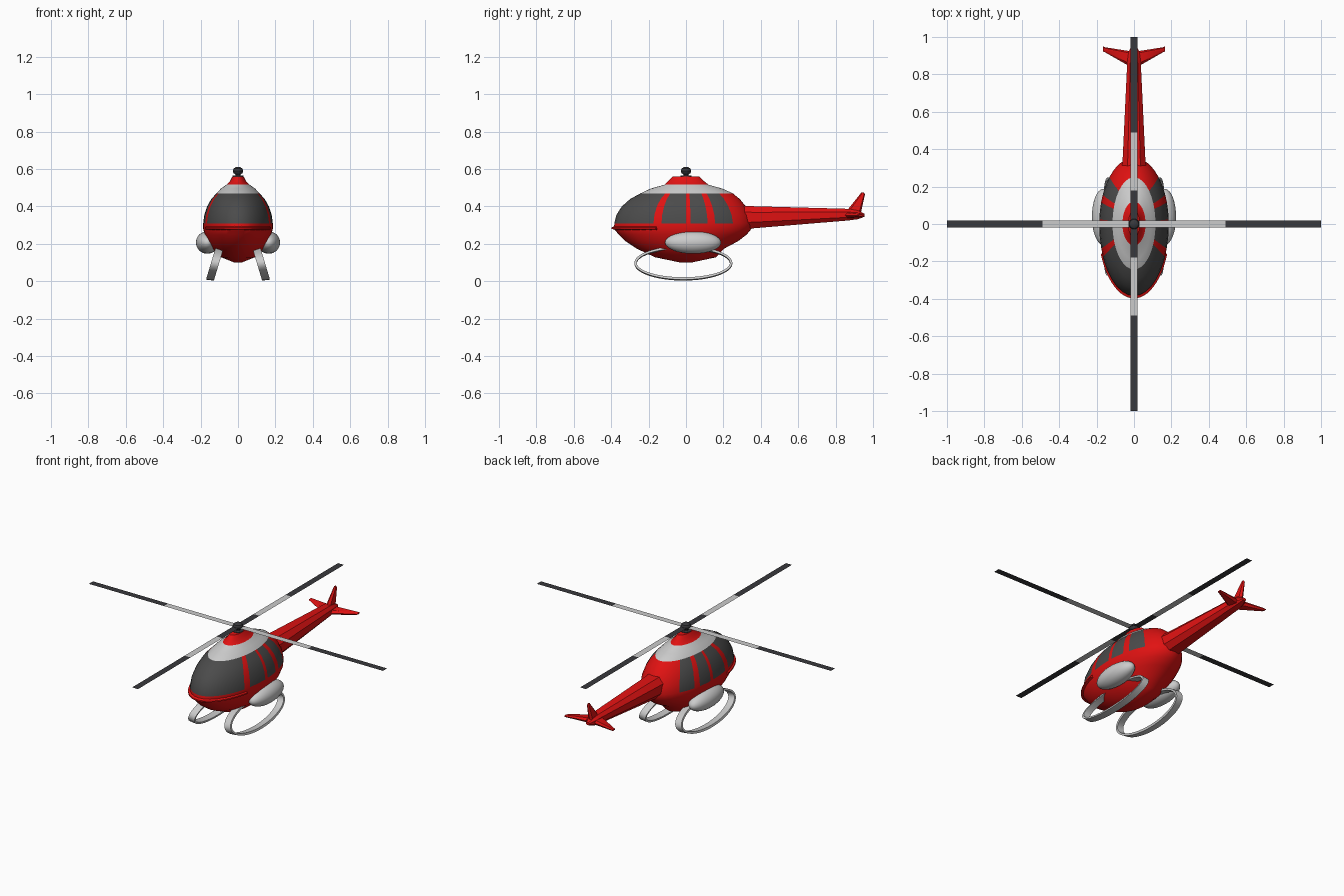
import bpy, bmesh
from math import sin, cos, pi, radians
from mathutils import Matrix

if "Cube" in bpy.data.objects:
    bpy.data.objects.remove(bpy.data.objects["Cube"])


def material(name, rgb):
    m = bpy.data.materials.new(name)
    m.diffuse_color = (*rgb, 1)
    m.use_nodes = True
    m.node_tree.nodes["Principled BSDF"].inputs["Base Color"].default_value = m.diffuse_color
    return m


RED = material("red_paint", (0.75, 0.006, 0.006))
DARK = material("dark_glass", (0.07, 0.07, 0.07))
BLACK = material("dark_metal", (0.04, 0.04, 0.045))
GREY = material("roof_grey", (0.6, 0.6, 0.6))


def finish(name, bm, mats=(), angle=35):
    bmesh.ops.recalc_face_normals(bm, faces=bm.faces)
    me = bpy.data.meshes.new(name)
    bm.to_mesh(me)
    bm.free()
    for m in mats:
        me.materials.append(m)
    ob = bpy.data.objects.new(name, me)
    bpy.context.collection.objects.link(ob)
    bpy.ops.object.select_all(action='DESELECT')
    ob.select_set(True)
    bpy.context.view_layer.objects.active = ob
    bpy.ops.object.shade_smooth_by_angle(angle=radians(angle))
    return ob


def skin(name, rings, mats=(), loop=False, pick=None, angle=35):
    """Bridge a list of equal-length closed rings; cap the ends unless looped."""
    bm = bmesh.new()
    vs = [[bm.verts.new(p) for p in r] for r in rings]
    n = len(rings[0])
    for i in range(len(rings) if loop else len(rings) - 1):
        a, b = vs[i], vs[(i + 1) % len(vs)]
        for j in range(n):
            k = (j + 1) % n
            f = bm.faces.new((a[j], a[k], b[k], b[j]))
            if pick:
                f.material_index = pick(i, j)
    if not loop:
        bm.faces.new(vs[0])
        bm.faces.new(vs[-1])
    return finish(name, bm, mats, angle)


# Fuselage: stacked egg-shaped rings (z, half width, front length, back length)
LEVELS = [(0.10, 0.02, 0.03, 0.03), (0.128, 0.09, 0.165, 0.16), (0.175, 0.138, 0.265, 0.205),
          (0.215, 0.163, 0.325, 0.28), (0.25, 0.178, 0.36, 0.325), (0.28, 0.186, 0.385, 0.35),
          (0.31, 0.186, 0.383, 0.355), (0.355, 0.18, 0.372, 0.345), (0.40, 0.165, 0.343, 0.32),
          (0.44, 0.143, 0.298, 0.287), (0.47, 0.115, 0.243, 0.25), (0.495, 0.092, 0.19, 0.195),
          (0.516, 0.062, 0.115, 0.12), (0.535, 0.043, 0.095, 0.097), (0.56, 0.03, 0.07, 0.07)]
SIDE = [-90, -80, -70, -60, -50, -40, -33, -27, -20, -10, 0, 4, 11, 19, 26, 35, 45, 55, 65, 75, 83, 90]
ANGLES = SIDE + [180 - a for a in SIDE[-2:0:-1]]
PANES = [(-90, -27), (-20, 0), (4, 19), (26, 45)]


def egg(z, rx, front, back):
    return [(rx * cos(radians(a)), (front if a < 0 or a > 180 else back) * sin(radians(a)), z)
            for a in ANGLES]


def body_paint(i, j):
    z = (LEVELS[i][0] + LEVELS[i + 1][0]) / 2
    nxt = ANGLES[j + 1] if j + 1 < len(ANGLES) else 270
    mid = (ANGLES[j] + nxt) / 2
    mid = 180 - mid if mid > 90 else mid
    if 0.31 < z < 0.47 and any(lo < mid < hi for lo, hi in PANES):
        return 1
    return 2 if 0.47 < z < 0.516 else 0


skin("fuselage", [egg(*l) for l in LEVELS], (RED, DARK, GREY), pick=body_paint)

# Bumper rim around the nose
rim = []
for i in range(25):
    a = radians(-156 + 132 * i / 24)
    rim.append([(rx * cos(a), ry * sin(a), z) for rx, ry, z in
                ((0.178, 0.37, 0.272), (0.194, 0.398, 0.28), (0.194, 0.398, 0.288), (0.178, 0.375, 0.297))])
skin("nose_rim", rim, (RED,))

# Tail boom (y, centre z, half width, half height)
boom = []
for y, z, hw, hh in ((0.26, 0.343, 0.068, 0.063), (0.36, 0.342, 0.06, 0.059),
                     (0.87, 0.356, 0.036, 0.031), (0.92, 0.355, 0.029, 0.023), (0.955, 0.353, 0.012, 0.008)):
    boom.append([(hw * sx, y, z + hh * sz) for sx, sz in
                 ((1, .45), (.55, 1), (-.55, 1), (-1, .45), (-1, -.45), (-.55, -1), (.55, -1), (1, -.45))])
skin("tail_boom", boom, (RED,), angle=30)

# Tail fins: tapered blades from root to tip
root = ((0.015, 0.865), (0, 0.85), (-0.015, 0.865), (-0.015, 0.925), (0, 0.935), (0.015, 0.925))
tip = ((0.007, 0.937), (0, 0.93), (-0.007, 0.937), (-0.007, 0.952), (0, 0.957), (0.007, 0.952))
skin("vertical_fin", [[(x, y, 0.365) for x, y in root],
                      [(x, y, 0.465) for x, y in tip],
                      [(x * .5, 0.945 + (y - 0.945) * .6, 0.474) for x, y in tip]], (RED,))
for s, side in ((-1, "left"), (1, "right")):
    skin(side + "_tail_fin", [[(s * 0.015, y - 0.012, 0.352 + t) for t, y in root],
                              [(s * 0.155, y - 0.012, 0.352 + t) for t, y in tip],
                              [(s * 0.165, y - 0.008, 0.352 + t * .5) for t, y in tip]], (RED,))

    # Side tank
    bm = bmesh.new()
    bmesh.ops.create_uvsphere(bm, u_segments=32, v_segments=16, radius=1,
                              matrix=Matrix.Translation((s * 0.164, 0.038, 0.207))
                              @ Matrix.Diagonal((0.061, 0.15, 0.06, 1)))
    finish(side + "_tank", bm)

    # Splayed landing hoop: flat band swept round an ellipse
    hoop = []
    for i in range(48):
        a = 2 * pi * i / 48
        ring = []
        for w, t in ((-0.021, 0), (0.021, 0), (0.021, -0.013), (-0.021, -0.013)):
            z = 0.096 + (0.09 + t) * sin(a)
            x = 0.15 - (z - 0.006) * 0.3 + w
            ring.append((s * x, -0.014 + (0.262 + t) * cos(a), z + w * 0.12))
        hoop.append(ring)
    skin(side + "_landing_hoop", hoop, loop=True)

# Rotor mast and hub
N = 20
skin("rotor_hub", [[(r * cos(2 * pi * k / N), r * sin(2 * pi * k / N), z) for k in range(N)]
                   for r, z in ((0.03, 0.556), (0.03, 0.564), (0.014, 0.566), (0.014, 0.571),
                                (0.024, 0.578), (0.028, 0.589), (0.024, 0.602), (0.012, 0.61))], (BLACK,))

# Rotor blades: paper-thin strips in three sections
for q in range(4):
    inner = 0.18 if q % 2 else 0.03
    bm = bmesh.new()
    stops = (0, inner, 0.49, 1)
    pairs = [[bm.verts.new((x, w, 0.588)) for w in (-0.02, 0.02)] for x in stops]
    for i in range(3):
        f = bm.faces.new((pairs[i][0], pairs[i + 1][0], pairs[i + 1][1], pairs[i][1]))
        f.material_index = i % 2
    bmesh.ops.rotate(bm, verts=bm.verts, matrix=Matrix.Rotation(q * pi / 2, 3, 'Z'))
    finish(f"rotor_blade_{q + 1}", bm, (BLACK, GREY))
